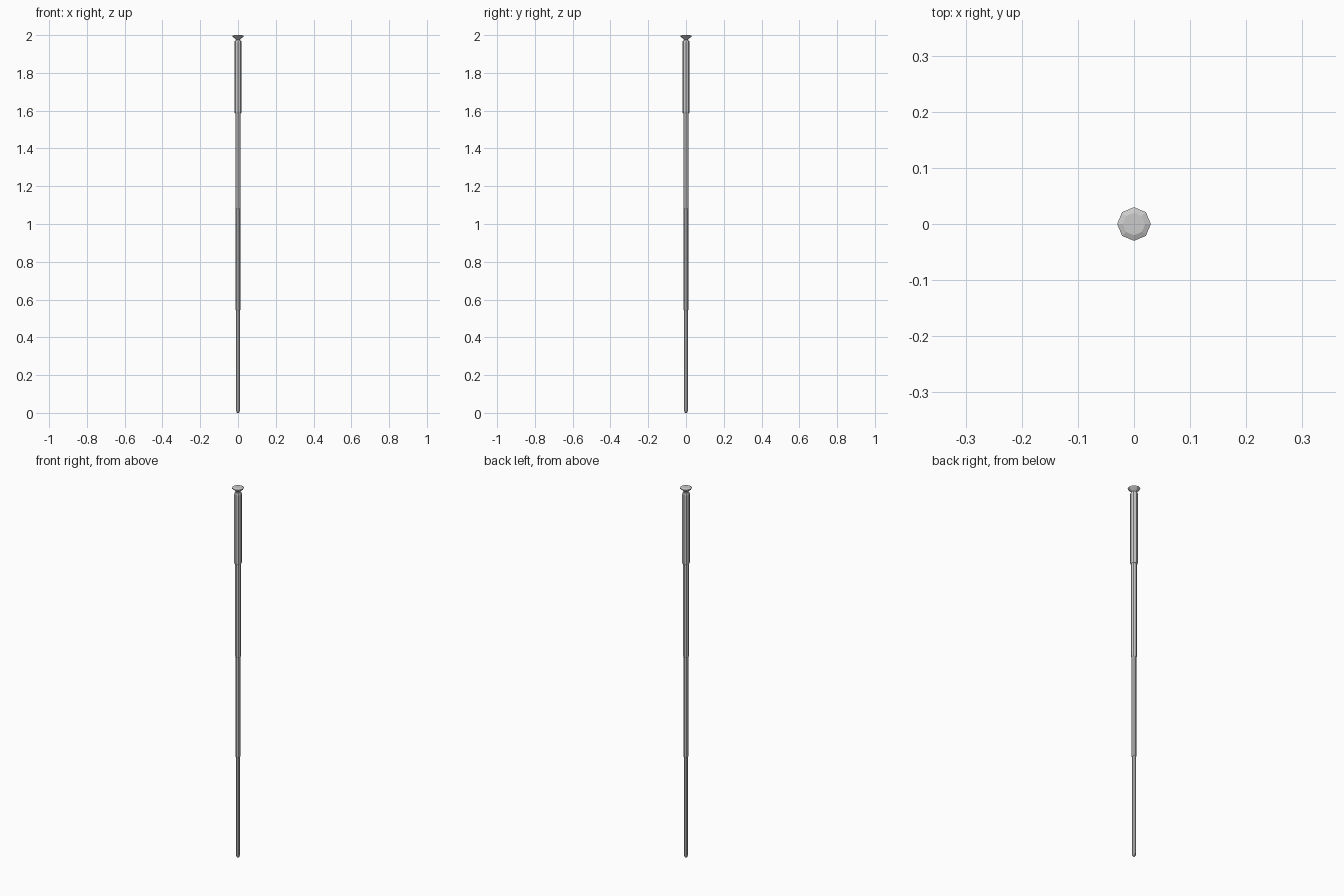
import bpy, bmesh, math

if "Cube" in bpy.data.objects:
    bpy.data.objects.remove(bpy.data.objects["Cube"])

SIDES = 8


def lathe(name, profile):
    """Closed eight-sided turned part from (radius, z) points, bottom to top."""
    bm = bmesh.new()
    rings = []
    for r, z in profile:
        rings.append([bm.verts.new((r * math.cos(math.tau * i / SIDES),
                                    r * math.sin(math.tau * i / SIDES), z))
                      for i in range(SIDES)])
    for a, b in zip(rings, rings[1:]):
        for i in range(SIDES):
            j = (i + 1) % SIDES
            bm.faces.new((a[i], a[j], b[j], b[i]))
    bm.faces.new(rings[0][::-1])
    bm.faces.new(rings[-1])
    bmesh.ops.recalc_face_normals(bm, faces=bm.faces)
    mesh = bpy.data.meshes.new(name)
    bm.to_mesh(mesh)
    bm.free()
    obj = bpy.data.objects.new(name, mesh)
    bpy.context.collection.objects.link(obj)
    return obj


# Thin end section with a rounded tip
lathe("tip_section", [(0.005, 0), (0.008, 0.004), (0.0095, 0.012),
                      (0.0095, 0.09), (0.0095, 0.55)])

# Telescoping shaft sections, each with a small chamfered lower lip
for name, r, z0, z1 in (("lower_section", 0.0125, 0.54, 1.09),
                        ("upper_section", 0.0145, 1.08, 1.60)):
    lathe(name, [(r - 0.002, z0), (r, z0 + 0.006), (r, z1)])

# Grip tube
lathe("grip", [(0.0165, 1.585), (0.019, 1.592), (0.019, 1.962), (0.016, 1.972)])

# Flared end cap on a narrow neck
lathe("end_cap", [(0.011, 1.965), (0.011, 1.976), (0.029, 1.992),
                  (0.03, 1.996), (0.02, 2.0)])
